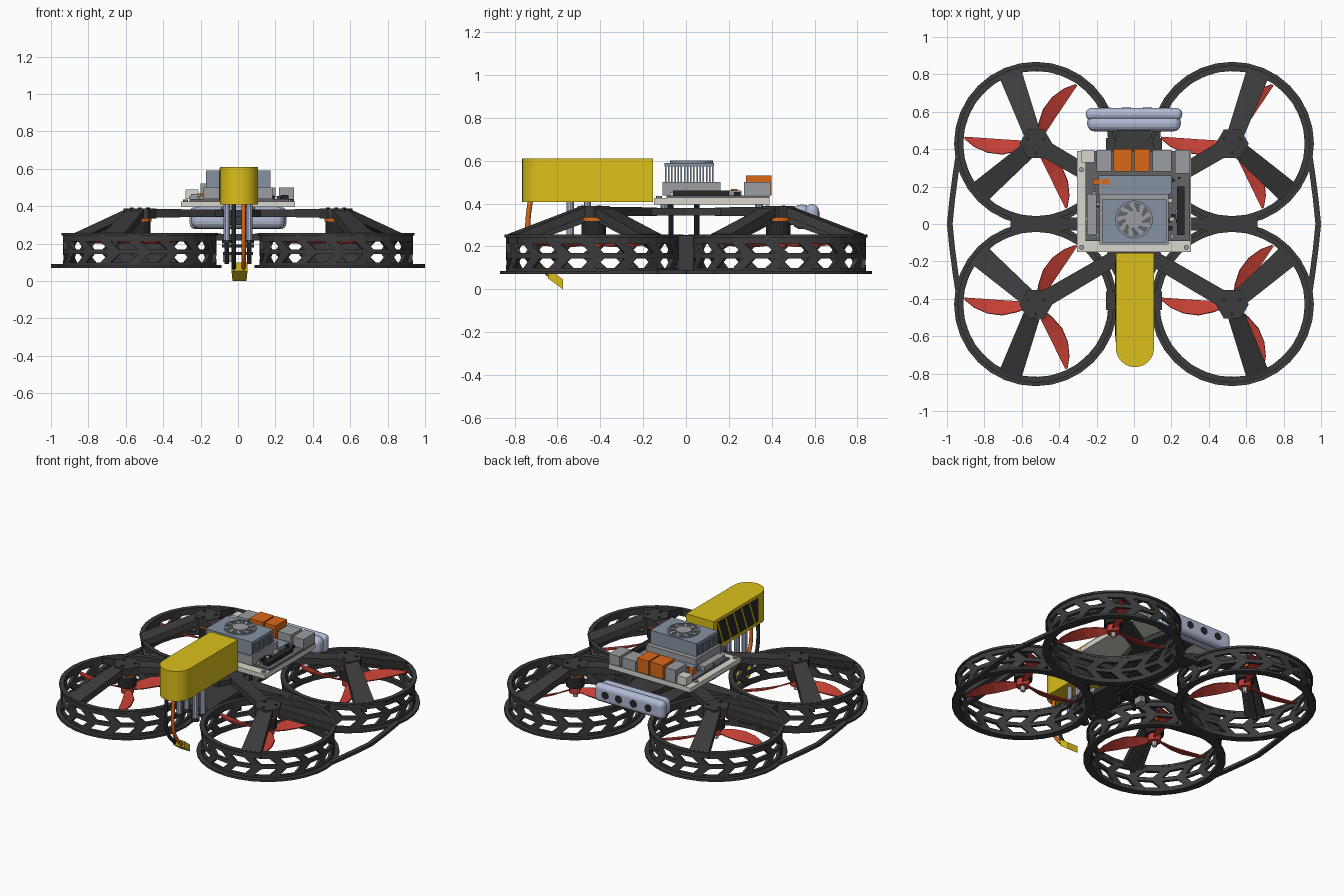
import bpy, math, random
from mathutils import Vector

if "Cube" in bpy.data.objects:
    bpy.data.objects.remove(bpy.data.objects["Cube"])

random.seed(4)
MATS = {}
COL = dict(dark=(.045, .045, .047), black=(.02, .02, .02), yellow=(.72, .53, .01), red=(.55, .05, .035),
           orange=(.7, .14, .01), blue=(.45, .5, .68), steel=(.24, .29, .36), white=(.68, .68, .62),
           pcb=(.13, .13, .14), grey=(.33, .34, .36))


def mesh(name, verts, faces, col, solid=0):
    me = bpy.data.meshes.new(name)
    me.from_pydata([tuple(v) for v in verts], [], faces)
    ob = bpy.data.objects.new(name, me)
    bpy.context.collection.objects.link(ob)
    if col not in MATS:
        MATS[col] = bpy.data.materials.new(col)
        MATS[col].diffuse_color = (*COL[col], 1)
    me.materials.append(MATS[col])
    if solid:
        m = ob.modifiers.new('thickness', 'SOLIDIFY')
        m.thickness, m.offset = solid, 0
    return ob


def prism(name, pts, z0, z1, col):
    """Extrude a counter-clockwise plan outline."""
    n = len(pts)
    v = [(x, y, z) for z in (z0, z1) for x, y in pts]
    f = [tuple(range(n))[::-1], tuple(range(n, 2 * n))]
    f += [(i, (i + 1) % n, n + (i + 1) % n, n + i) for i in range(n)]
    return mesh(name, v, f, col)


def box(name, x0, x1, y0, y1, z0, z1, col, bevel=0):
    ob = prism(name, [(x0, y0), (x1, y0), (x1, y1), (x0, y1)], z0, z1, col)
    if bevel:
        m = ob.modifiers.new('bevel', 'BEVEL')
        m.width, m.segments = bevel, 4
    return ob


def cyl(name, x, y, z0, z1, r, col, n=16):
    return prism(name, [(x + r * math.cos(2 * math.pi * i / n), y + r * math.sin(2 * math.pi * i / n))
                        for i in range(n)], z0, z1, col)


def beam(name, p, q, w0, w1, t0, t1, col):
    """Tapered bar from p to q: horizontal widths w, vertical depths t."""
    p, q = Vector(p), Vector(q)
    s = Vector((-(q - p).y, (q - p).x, 0)).normalized()
    v = []
    for c, w, t in ((p, w0, t0), (q, w1, t1)):
        for a, b in ((-1, -1), (1, -1), (1, 1), (-1, 1)):
            v.append(c + s * a * w / 2 + Vector((0, 0, b * t / 2)))
    return mesh(name, v, [(0, 1, 2, 3)[::-1], (4, 5, 6, 7)] +
                [(i, (i + 1) % 4, 4 + (i + 1) % 4, 4 + i) for i in range(4)], col)


def annulus(name, cx, cy, z, r0, r1, n, t, col):
    v = [(cx + r * math.cos(2 * math.pi * i / n), cy + r * math.sin(2 * math.pi * i / n), z)
         for r in (r0, r1) for i in range(n)]
    return mesh(name, v, [(i, n + i, n + (i + 1) % n, (i + 1) % n) for i in range(n)], col, t)


def duct_wall(name, cx, cy, r):
    """Ring wall with two rows of slanted windows forming chevrons."""
    n, step = 16, 2 * math.pi / 16
    levels = [(.07, 0), (.098, 0), (.143, .3), (.168, .3), (.212, 0), (.255, 0)]
    v, f = [], []
    for z, sh in levels:
        for i in range(2 * n):
            a = step * (i // 2 + (.62 if i % 2 else 0) + sh)
            v.append((cx + r * math.cos(a), cy + r * math.sin(a), z))
    m = 2 * n
    for k in range(5):
        for i in range(m):
            if k in (1, 3) and i % 2 == 0:
                continue
            j = (i + 1) % m
            f.append((k * m + i, k * m + j, k * m + m + j, k * m + m + i))
    return mesh(name, v, f, 'dark', .02)


def propeller(name, cx, cy, z):
    """Three curved, twisted blades."""
    stations = [(.03, 0, .03, 35), (.10, .012, .065, 30), (.18, .018, .085, 22),
                (.26, .010, .078, 16), (.33, -.008, .05, 12), (.38, -.03, .012, 8)]
    v, f = [], []
    for b in (60, 180, 300):
        a, base = math.radians(b), len(v)
        for r, off, w, tw in stations:
            for s in (-.5, .5):
                t = off + s * w * math.cos(math.radians(tw))
                v.append((cx + r * math.cos(a) - t * math.sin(a), cy + r * math.sin(a) + t * math.cos(a),
                          z + s * w * math.sin(math.radians(tw))))
        f += [(base + 2 * i, base + 2 * i + 2, base + 2 * i + 3, base + 2 * i + 1) for i in range(5)]
    mesh(name, v, f, 'red', .008)
    cyl(name + '_hub', cx, cy, z - .022, z + .022, .04, 'red')


# Four ducted rotors
HX, HY, R = .525, .43, .40
for sx in (-1, 1):
    for sy in (-1, 1):
        cx, cy = sx * HX, sy * HY
        tag = ('front' if sy < 0 else 'rear') + ('_left' if sx < 0 else '_right')
        duct_wall('duct_wall_' + tag, cx, cy, R)
        annulus('duct_flange_' + tag, cx, cy, .077, .39, .437, 32, .014, 'dark')
        annulus('duct_rim_' + tag, cx, cy, .249, .388, .418, 32, .014, 'dark')
        for k, ang in enumerate((70, -41)):  # sloping arms down to the duct
            a = math.radians(ang)
            d = Vector((sx * math.cos(a), sy * math.sin(a), 0))
            c = Vector((cx, cy, 0))
            beam(f'duct_arm_{tag}_{k}', c + d * .05 + Vector((0, 0, .365)), c + d * .405 + Vector((0, 0, .235)),
                 .09, .125, .045, .045, 'dark')
            beam(f'duct_arm_rib_{tag}_{k}', c + d * .05 + Vector((0, 0, .345)), c + d * .40 + Vector((0, 0, .215)),
                 .03, .03, .07, .05, 'dark')
        beam('inner_arm_' + tag, (cx, cy, .362), (sx * .08, sy * .17, .362), .09, .08, .045, .04, 'dark')
        cyl('motor_mount_' + tag, cx, cy, .335, .388, .088, 'dark', 6)
        cyl('motor_base_' + tag, cx, cy, .318, .336, .062, 'orange')
        cyl('motor_bell_' + tag, cx, cy, .24, .319, .057, 'black')
        propeller('propeller_' + tag, cx, cy, .217)
        cyl('propeller_nut_' + tag, cx, cy, .165, .20, .016, 'white', 8)
        # screws joining the mount to its motor
        for k in range(3):
            b = math.radians(120 * k + 30)
            cyl(f'mount_screw_{tag}_{k}', cx + .05 * math.cos(b), cy + .05 * math.sin(b), .385, .392, .01, 'black', 8)

# Side joints and outer bumper strips between front and rear ducts
for sx, side in ((-1, 'left'), (1, 'right')):
    box('duct_joint_' + side, *sorted((sx * .38, sx * .66)), -.035, .035, .07, .25, 'dark')
    beam('joint_strut_' + side, (sx * .40, 0, .235), (sx * .09, 0, .235), .06, .10, .035, .035, 'dark')
    path = [(.94, -.36), (.955, -.26), (.972, -.13), (.985, 0), (.972, .13), (.955, .26), (.94, .36)]
    for k in range(6):
        (x0, y0), (x1, y1) = path[k:k + 2]
        beam(f'bumper_{side}_{k}', (sx * x0, y0, .08), (sx * x1, y1, .08), .03, .03, .02, .02, 'dark')

# Central chassis and electronics stack
prism('upper_chassis_plate', [(-.08, -.32), (.08, -.32), (.15, -.18), (.10, 0), (.15, .18), (.09, .50),
                              (-.09, .50), (-.15, .18), (-.10, 0), (-.15, -.18)], .345, .38, 'dark')
box('lower_chassis_plate', -.10, .10, -.36, .36, .225, .25, 'dark')
for sy, end in ((-1, 'front'), (1, 'rear')):
    box('duct_bridge_' + end, -.15, .15, *sorted((sy * .36, sy * .46)), .215, .25, 'dark')
box('flight_controller', -.085, .085, -.085, .085, .18, .195, 'black')
box('speed_controller', -.08, .08, -.08, .08, .14, .155, 'black')
box('receiver', -.08, -.03, -.03, .03, .10, .14, 'grey')
for sx in (-1, 1):
    for y in (-.07, .05):
        cyl('stack_screw', sx * .06, y, .09, .40, .012, 'black', 8)
    for y in (-.54, -.46):
        cyl('battery_standoff', sx * .06, y, .21, .41, .018, 'blue', 10)
        cyl('battery_standoff_foot', sx * .06, y, .20, .22, .026, 'dark', 10)
    for y in (-.10, .34):
        cyl('board_standoff', sx * .07, y, .37, .40, .02, 'grey', 10)

# Rear camera
box('camera_body', -.25, .25, .495, .585, .28, .395, 'blue', .04)
box('camera_face', -.258, .258, .555, .62, .277, .397, 'blue', .03)
box('camera_bracket', -.06, .06, .44, .51, .30, .37, 'dark')
for x in (-.15, -.04, .07, .17):
    ob = cyl('camera_lens', 0, 0, 0, .006, .025, 'black')
    ob.location, ob.rotation_euler = (x, .617, .337), (-math.pi / 2, 0, 0)

# Computer board
box('carrier_board', -.305, .305, -.15, .39, .395, .425, 'white')
box('circuit_board', -.26, .30, -.09, .39, .425, .437, 'pcb')
for k, (x0, x1, y0, y1, h, c) in enumerate([
        (-.28, -.21, .33, .395, .49, 'white'), (-.20, -.12, .28, .395, .52, 'grey'),
        (-.11, -.01, .28, .40, .53, 'orange'), (.0, .085, .28, .40, .53, 'orange'),
        (.10, .20, .28, .395, .50, 'grey'), (.22, .30, .27, .395, .50, 'grey'),
        (-.19, .20, .16, .26, .46, 'steel'), (-.25, -.20, -.06, .16, .465, 'grey'),
        (.23, .27, -.06, .20, .46, 'black'), (-.22, -.18, .21, .24, .468, 'orange'),
        (-.17, -.13, .21, .24, .468, 'orange')]):
    box(f'connector_{k}', x0, x1, y0, y1, .437, h, c)
for k in range(30):
    x, y = random.choice((-1, 1)) * random.uniform(.19, .26), random.uniform(-.08, .26)
    s = random.uniform(.006, .013)
    box(f'chip_{k}', x - s, x + s, y - s, y + s, .436, .455, random.choice(('grey', 'black', 'white')))
for x in (-.28, .28):
    for y in (-.125, .29):
        cyl('board_screw', x, y, .42, .435, .014, 'grey', 8)

# Heat sink with fins and fan
box('heat_sink_base', -.185, .185, -.11, .16, .437, .50, 'grey')
for k in range(16):
    y = -.095 + k * .0147
    box(f'heat_sink_fin_{k}', -.17, .175, y - .0035, y + .0035, .49, .58, 'steel')
box('heat_sink_top', -.17, .175, -.10, .13, .572, .59, 'steel')
annulus('fan_rim', 0, .025, .593, .09, .10, 32, .014, 'steel')
cyl('fan_well', 0, .025, .585, .592, .09, 'pcb', 32)
cyl('fan_hub', 0, .025, .59, .602, .05, 'grey', 24)
for k in range(9):
    a = 2 * math.pi * k / 9
    beam(f'fan_blade_{k}', (.045 * math.cos(a), .025 + .045 * math.sin(a), .595),
         (.088 * math.cos(a + .35), .025 + .088 * math.sin(a + .35), .595), .014, .026, .006, .006, 'grey')

# Battery with rounded nose and dark side panel
nose = [(.005 + .102 * math.cos(math.pi + math.pi * i / 16), -.663 + .102 * math.sin(math.pi + math.pi * i / 16))
        for i in range(17)]
bat = prism('battery', nose + [(.107, -.155), (-.097, -.155)], .408, .61, 'yellow')
box('battery_side_panel', -.099, -.09, -.63, -.19, .43, .59, 'black')
for k in range(5):
    y = -.60 + k * .085
    mesh(f'battery_panel_stripe_{k}', [(-.1, y, .43), (-.1, y + .012, .43), (-.1, y + .072, .59), (-.1, y + .06, .59)],
         [(0, 1, 2, 3)], 'yellow', .002)

# Power leads and plug
for x, c in ((.03, 'orange'), (-.022, 'black')):
    cu = bpy.data.curves.new('power_lead', 'CURVE')
    cu.dimensions, cu.bevel_depth, cu.bevel_resolution = '3D', .012, 2
    sp = cu.splines.new('NURBS')
    pts = [(-.725, .42), (-.74, .33), (-.745, .22), (-.71, .12), (-.62, .055)]
    sp.points.add(len(pts) - 1)
    for p, (y, z) in zip(sp.points, pts):
        p.co = (x, y, z, 1)
    sp.use_endpoint_u, sp.order_u = True, 4
    ob = bpy.data.objects.new('power_lead_' + c, cu)
    bpy.context.collection.objects.link(ob)
    cu.materials.append(MATS[c])
beam('power_plug', (.008, -.645, .075), (.008, -.575, .023), .085, .075, .046, .046, 'yellow')

# Smooth the battery nose while keeping its edges sharp
bpy.context.view_layer.objects.active = bat
bat.select_set(True)
bpy.ops.object.shade_smooth_by_angle()

for m in bpy.data.materials:
    if m.users and not m.is_grease_pencil:
        m.use_nodes = True
        m.node_tree.nodes["Principled BSDF"].inputs["Base Color"].default_value = m.diffuse_color
